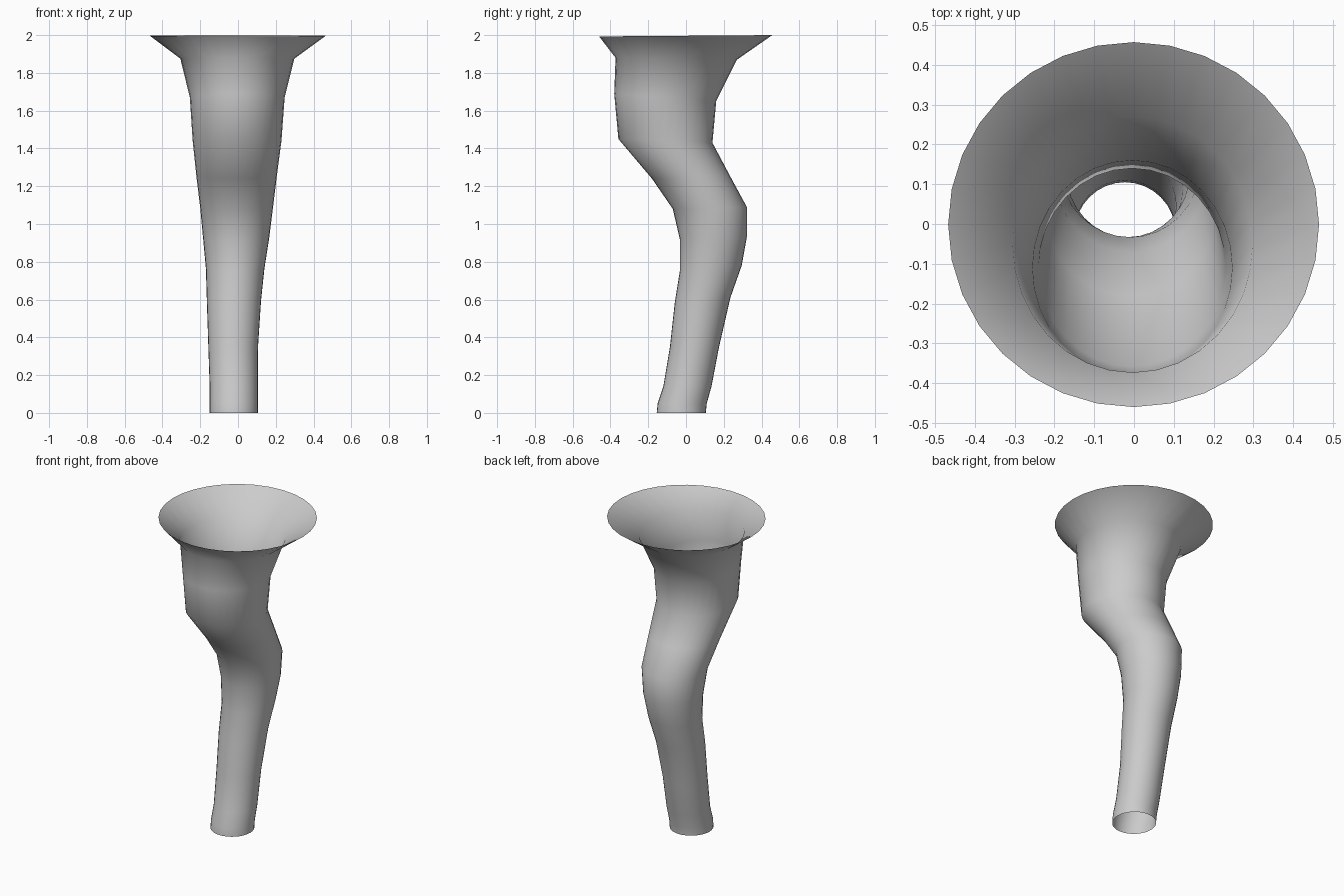
import bpy, bmesh
from math import sin, cos, pi

cube = bpy.data.objects.get("Cube")
if cube:
    bpy.data.objects.remove(cube, do_unlink=True)

SIDES = 32

# Cross-sections: left x, right x, front y, front z, back y, back z
RINGS = [
    (-.15, .105, -.155, 0, .105, 0),
    (-.15, .105, -.15, .05, .11, .05),
    (-.15, .105, -.12, .14, .135, .14),
    (-.157, .106, -.085, .35, .175, .35),
    (-.165, .122, -.06, .58, .235, .61),
    (-.17, .14, -.033, .75, .295, .78),
    (-.185, .165, -.033, .92, .322, .93),
    (-.2, .185, -.07, 1.08, .322, 1.09),
    (-.22, .205, -.18, 1.24, .23, 1.26),
    (-.24, .23, -.358, 1.45, .14, 1.43),
    (-.255, .247, -.38, 1.69, .16, 1.65),
    (-.305, .298, -.373, 1.88, .27, 1.87),
    (-.467, .465, -.46, 1.993, .457, 2),
]


def ring_verts(bm, x0, x1, y0, z0, y1, z1):
    """One elliptical ring, tilted from front to back."""
    verts = []
    for i in range(SIDES):
        a = 2 * pi * i / SIDES
        t = (1 + sin(a)) / 2
        x = (x0 + x1) / 2 + (x1 - x0) / 2 * cos(a)
        verts.append(bm.verts.new((x, y0 + (y1 - y0) * t, z0 + (z1 - z0) * t)))
    return verts


# Open bent tube with a flared mouth
bm = bmesh.new()
loops = [ring_verts(bm, *r) for r in RINGS]
for low, high in zip(loops, loops[1:]):
    for i in range(SIDES):
        j = (i + 1) % SIDES
        bm.faces.new((low[i], low[j], high[j], high[i])).smooth = True
mesh = bpy.data.meshes.new("flared_tube")
bm.to_mesh(mesh)
bm.free()
tube = bpy.data.objects.new("flared_tube", mesh)
bpy.context.collection.objects.link(tube)

# Plain grey finish
grey = bpy.data.materials.new("light_grey")
grey.use_nodes = True
colour = (.6, .6, .6, 1)
grey.diffuse_color = colour
grey.node_tree.nodes["Principled BSDF"].inputs["Base Color"].default_value = colour
mesh.materials.append(grey)
